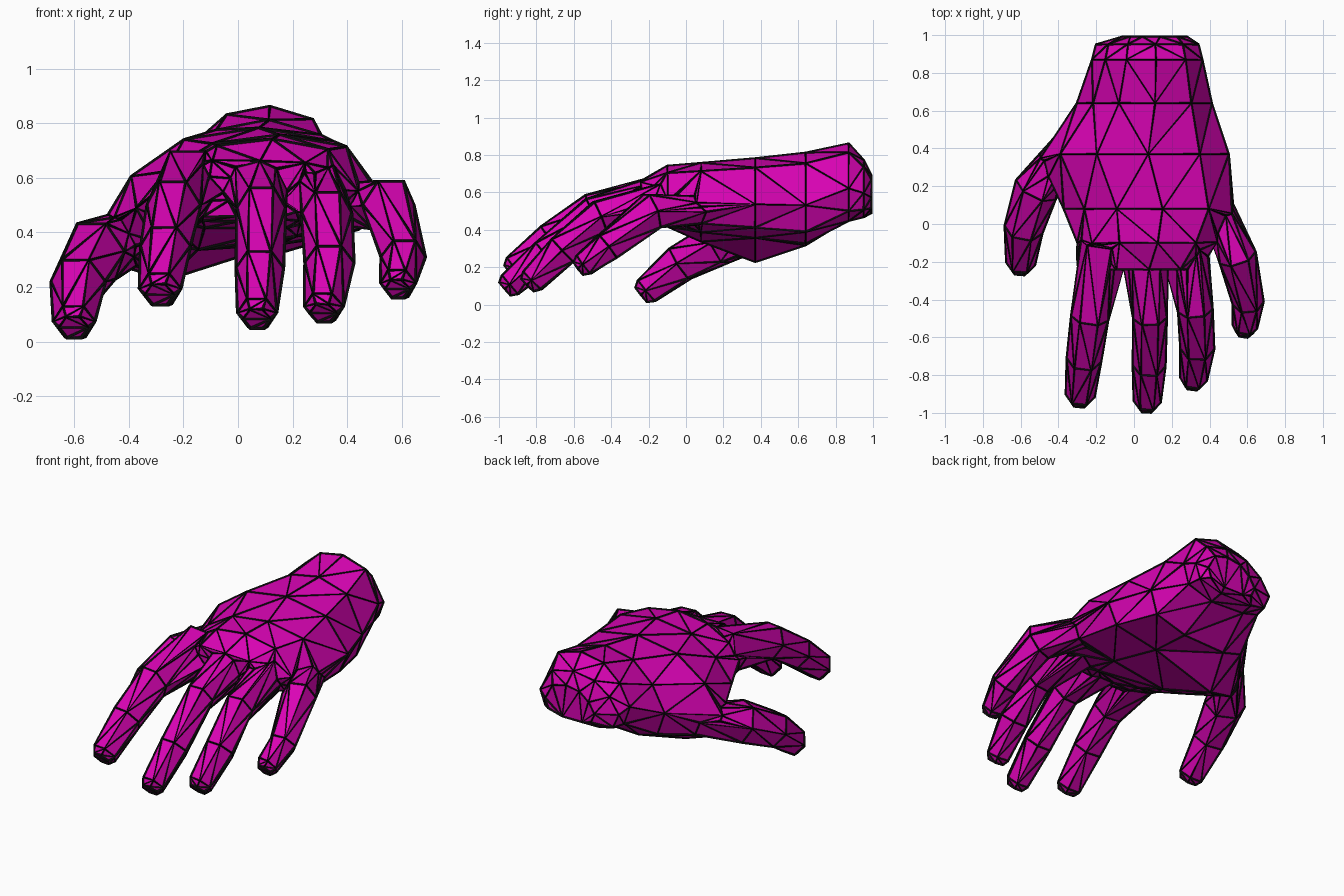
import bpy, bmesh, math
from mathutils import Vector

if "Cube" in bpy.data.objects:
    bpy.data.objects.remove(bpy.data.objects["Cube"])


def material(name, rgb):
    m = bpy.data.materials.new(name)
    m.diffuse_color = (*rgb, 1)
    m.use_nodes = True
    m.node_tree.nodes["Principled BSDF"].inputs["Base Color"].default_value = m.diffuse_color
    return m


skin = material("magenta", (0.70, 0.001, 0.46))
black = material("black", (0.003, 0.003, 0.003))


def loft(name, rings):
    """Skin a closed low-poly body over a list of equal-length point rings."""
    bm = bmesh.new()
    loops = [[bm.verts.new(p) for p in ring] for ring in rings]
    n = len(loops[0])
    for a, b in zip(loops, loops[1:]):
        for i in range(n):
            j = (i + 1) % n
            bm.faces.new((a[i], a[j], b[j], b[i]))
    bm.faces.new(loops[0])
    bm.faces.new(loops[-1])
    bmesh.ops.recalc_face_normals(bm, faces=bm.faces)
    bmesh.ops.triangulate(bm, faces=bm.faces, quad_method='SHORT_EDGE')
    mesh = bpy.data.meshes.new(name)
    bm.to_mesh(mesh)
    bm.free()
    mesh.materials.append(skin)
    obj = bpy.data.objects.new(name, mesh)
    bpy.context.collection.objects.link(obj)
    return obj


def palm_ring(y, left, right, top, thumb_low, outer_low):
    """Outline across the hand: arched back, underside lower at the thumb."""
    ring = []
    for u, f in ((0, 0), (.12, .5), (.31, .88), (.58, 1), (.85, .8),
                 (1, 0), (.94, -.7), (.65, -1), (.25, -1), (.07, -.8)):
        low = thumb_low if u < .5 else outer_low
        mid = low + (top - low) * (.36 if u < .5 else .42)
        z = mid + f * (top - mid if f > 0 else mid - low)
        ring.append((left + u * (right - left), y, z))
    return ring


def digit(name, *path):
    """Six-sided finger along (x, y, z, half width), with a blunt tapered tip."""
    pts = [Vector(p[:3]) for p in path]
    sizes = [p[3] for p in path]
    pts.append(pts[-1] + (pts[-1] - pts[-2]).normalized() * .035)
    sizes.append(sizes[-1] * .7)
    rings = []
    for k, (c, w) in enumerate(zip(pts, sizes)):
        t = (pts[min(k + 1, len(pts) - 1)] - pts[max(k - 1, 0)]).normalized()
        side = t.cross(Vector((0, 0, 1))).normalized()
        up = side.cross(t)
        rings.append([c + side * w * math.cos(a) + up * w * 1.07 * math.sin(a)
                      for a in (math.radians(60 * i) for i in range(6))])
    return loft(name, rings)


# Palm and wrist: y, left x, right x, top z, underside z at thumb and outer side
hand = loft("hand", [palm_ring(*s) for s in (
    (.99, -.06, .28, .69, .49, .49),
    (.95, -.20, .34, .77, .47, .47),
    (.87, -.22, .36, .86, .46, .45),
    (.64, -.30, .41, .81, .32, .33),
    (.37, -.51, .50, .78, .23, .36),
    (.08, -.37, .53, .755, .34, .39),
    (-.10, -.31, .44, .74, .42, .42),
    (-.24, -.29, .34, .68, .46, .46))])

# Fingers and thumb, from base to tip
digits = [
    digit("index_finger", (-.18, -.10, .575, .13), (-.235, -.50, .50, .097),
          (-.265, -.72, .35, .09), (-.285, -.91, .195, .075)),
    digit("middle_finger", (.055, -.10, .575, .135), (.085, -.50, .49, .087),
          (.08, -.75, .27, .085), (.07, -.94, .107, .07)),
    digit("ring_finger", (.28, -.06, .55, .12), (.325, -.46, .47, .09),
          (.335, -.66, .29, .088), (.315, -.82, .13, .07)),
    digit("little_finger", (.44, .07, .495, .09), (.55, -.18, .50, .098),
          (.605, -.42, .31, .08), (.587, -.545, .215, .063)),
    digit("thumb", (-.36, .42, .40, .09), (-.52, .18, .33, .115),
          (-.585, -.03, .22, .10), (-.60, -.21, .075, .075))]

# Fuse the digits into the palm
for d in digits:
    mod = hand.modifiers.new("fuse", 'BOOLEAN')
    mod.operation, mod.solver, mod.object = 'UNION', 'EXACT', d
fused = bpy.data.meshes.new_from_object(
    hand.evaluated_get(bpy.context.evaluated_depsgraph_get()))
hand.modifiers.clear()
for d in digits:
    bpy.data.objects.remove(d)

# Tidy the joints into clean low-poly triangles
bm = bmesh.new()
bm.from_mesh(fused)
bmesh.ops.remove_doubles(bm, verts=bm.verts, dist=.033)
bmesh.ops.dissolve_degenerate(bm, edges=bm.edges, dist=.005)
bmesh.ops.triangulate(bm, faces=bm.faces)
bmesh.ops.recalc_face_normals(bm, faces=bm.faces)
bm.to_mesh(fused)
bm.free()
fused.materials.clear()
fused.materials.append(skin)
hand.data = fused

# Black bars along every edge
lines = bpy.data.objects.new("edge_lines", fused.copy())
lines.data.materials.clear()
lines.data.materials.append(black)
bpy.context.collection.objects.link(lines)
wire = lines.modifiers.new("bars", 'WIREFRAME')
wire.thickness = .016
wire.use_even_offset = False
